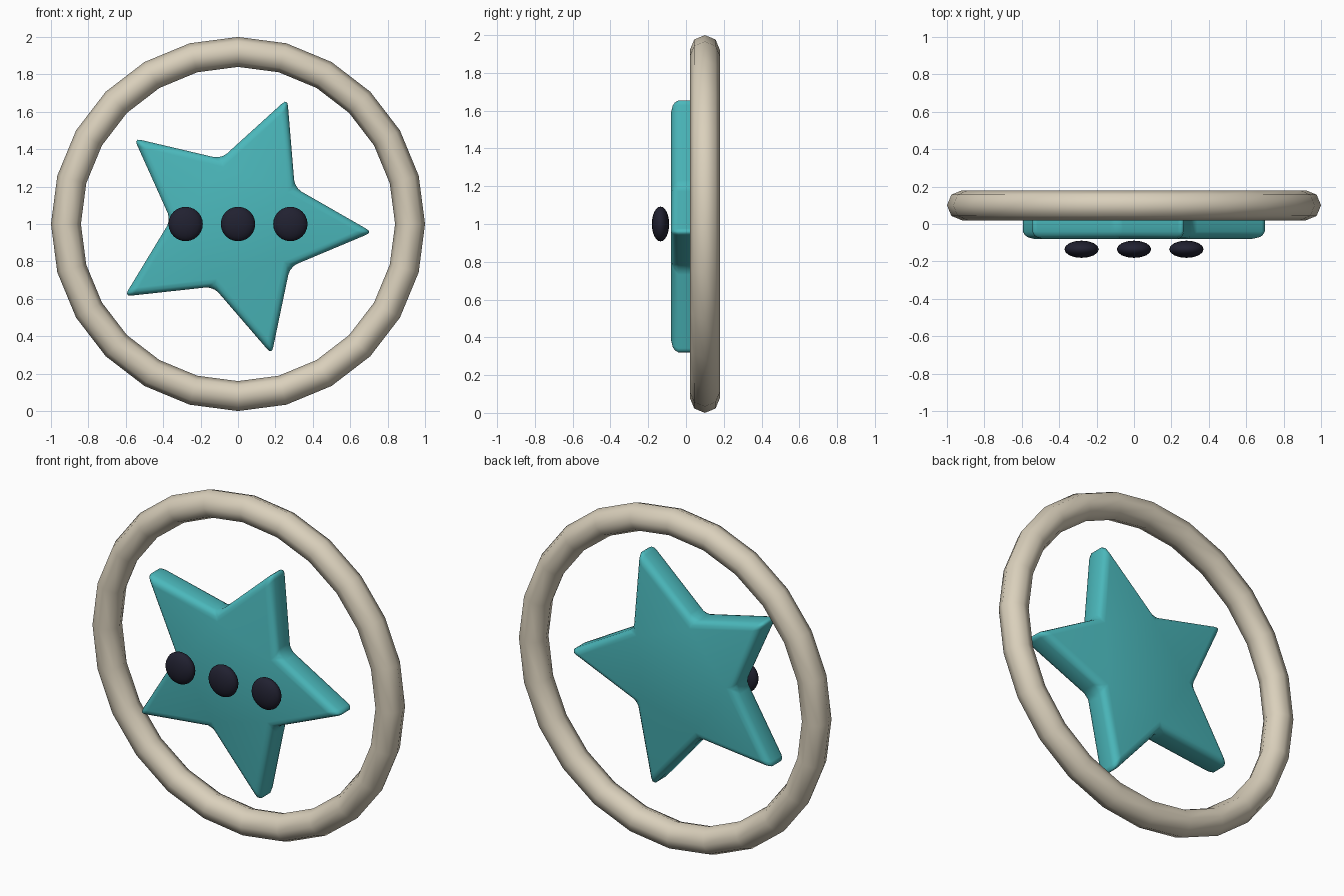
import bpy, bmesh
from math import cos, sin, pi, radians

cube = bpy.data.objects.get("Cube")
if cube:
    bpy.data.objects.remove(cube, do_unlink=True)


def material(name, rgb):
    mat = bpy.data.materials.new(name)
    mat.use_nodes = True
    color = (*rgb, 1.0)
    mat.diffuse_color = color
    mat.node_tree.nodes["Principled BSDF"].inputs["Base Color"].default_value = color
    return mat


def finish(obj, name, mat):
    obj.name = name
    obj.data.materials.append(mat)
    obj.data.polygons.foreach_set("use_smooth", [True] * len(obj.data.polygons))


teal = material("teal", (0.07, 0.48, 0.50))
cream = material("cream", (0.70, 0.63, 0.50))
dark = material("dark navy", (0.015, 0.015, 0.03))
CENTRE_Z = 1.0

# Outer ring, standing upright behind the star
bpy.ops.mesh.primitive_torus_add(
    major_segments=24, minor_segments=8, major_radius=0.92, minor_radius=0.08,
    location=(0, 0.10, CENTRE_Z), rotation=(pi / 2, 0, 0))
finish(bpy.context.object, "outer_ring", cream)

# Five-pointed star plate with rounded edges, slightly tilted
OUTER, INNER, HALF_DEPTH, TILT = 0.72, 0.36, 0.08, radians(-3.5)
bm = bmesh.new()
outline = []
for i in range(10):
    r = INNER if i % 2 else OUTER
    a = TILT + i * pi / 5
    outline.append(bm.verts.new((r * cos(a), -HALF_DEPTH, r * sin(a))))
front = bm.faces.new(outline)
back = bmesh.ops.extrude_face_region(bm, geom=[front], use_keep_orig=True)
moved = [v for v in back["geom"] if isinstance(v, bmesh.types.BMVert)]
bmesh.ops.translate(bm, verts=moved, vec=(0, 2 * HALF_DEPTH, 0))
bmesh.ops.recalc_face_normals(bm, faces=bm.faces)
mesh = bpy.data.meshes.new("star")
bm.to_mesh(mesh)
bm.free()
star = bpy.data.objects.new("star", mesh)
star.location.z = CENTRE_Z
bpy.context.collection.objects.link(star)
finish(star, "star", teal)
bevel = star.modifiers.new("rounded edges", 'BEVEL')
bevel.width = 0.04
bevel.segments = 3
bevel.limit_method = 'NONE'

# Row of three flattened buttons in front of the star
for name, x in (("right_button", -0.28), ("middle_button", 0), ("left_button", 0.28)):
    bpy.ops.mesh.primitive_uv_sphere_add(
        segments=16, ring_count=12, radius=0.092, location=(x, -0.135, CENTRE_Z))
    button = bpy.context.object
    button.scale.y = 0.5
    finish(button, name, dark)
